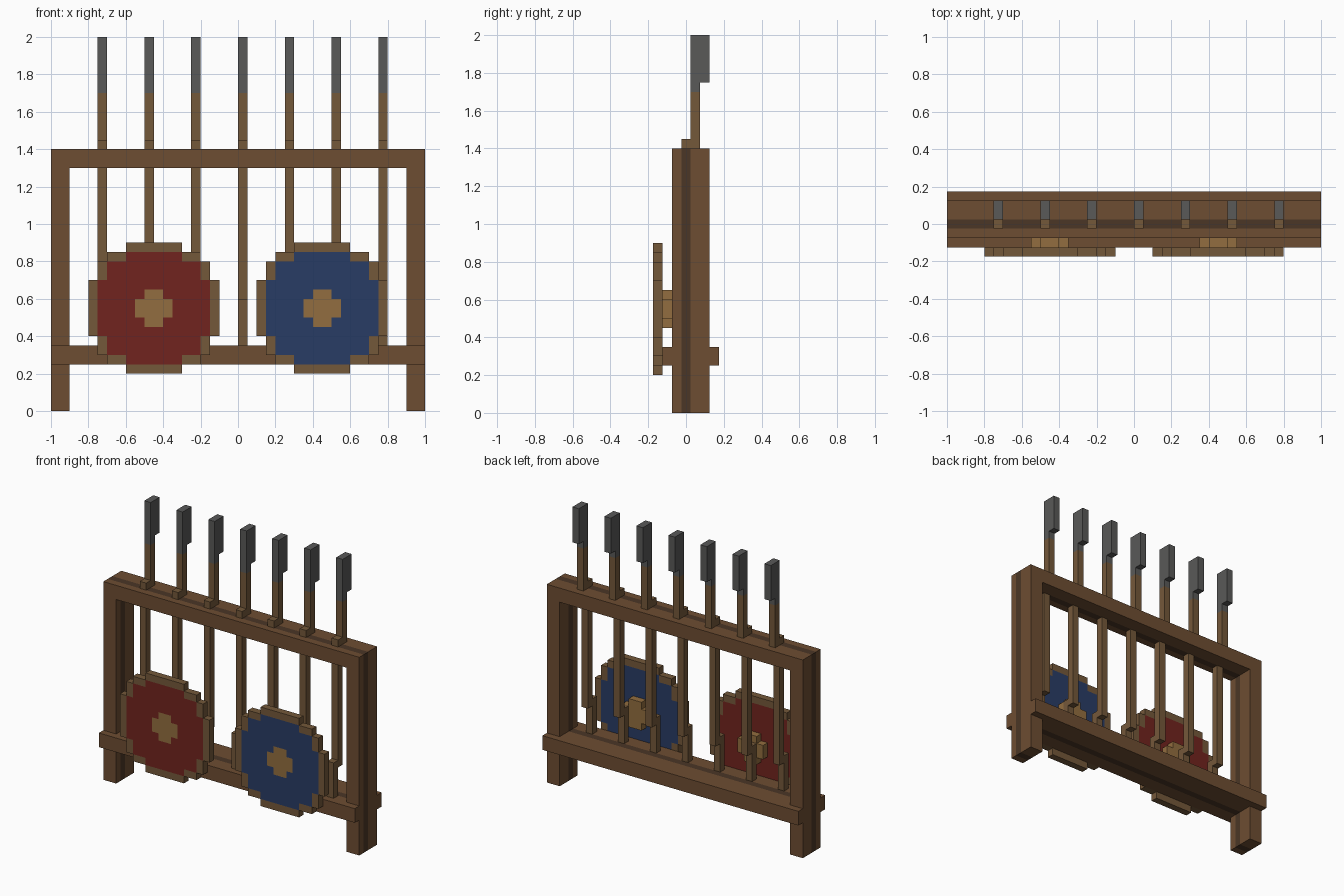
import bpy

if "Cube" in bpy.data.objects:
    bpy.data.objects.remove(bpy.data.objects["Cube"])

U = 0.05  # the whole model sits on a 0.05 grid


def material(name, rgb):
    m = bpy.data.materials.new(name)
    m.diffuse_color = (*rgb, 1)
    m.use_nodes = True
    m.node_tree.nodes["Principled BSDF"].inputs["Base Color"].default_value = m.diffuse_color
    return m


WOOD = material("wood", (0.155, 0.075, 0.032))
DARK = material("dark_wood", (0.07, 0.037, 0.019))
SHAFT = material("shaft_wood", (0.175, 0.098, 0.042))
STEEL = material("steel", (0.10, 0.10, 0.098))
RED = material("red_paint", (0.165, 0.017, 0.013))
BLUE = material("blue_paint", (0.022, 0.045, 0.13))
GOLD = material("pale_wood", (0.29, 0.155, 0.05))


def boxes(name, spans, mat):
    """One object made of boxes given as (x0, x1, y0, y1, z0, z1)."""
    verts, faces = [], []
    for x0, x1, y0, y1, z0, z1 in spans:
        b = len(verts)
        verts += [(x, y, z) for x in (x0, x1) for y in (y0, y1) for z in (z0, z1)]
        faces += [[b + i for i in f] for f in (
            (0, 1, 3, 2), (4, 6, 7, 5), (0, 4, 5, 1),
            (2, 3, 7, 6), (0, 2, 6, 4), (1, 5, 7, 3))]
    me = bpy.data.meshes.new(name)
    me.from_pydata(verts, [], faces)
    me.materials.append(mat)
    ob = bpy.data.objects.new(name, me)
    bpy.context.collection.objects.link(ob)
    return ob


def planked(name, x0, x1, y0, y1, z0, z1):
    """Beam with a dark middle plank between two brown ones."""
    boxes(name, [(x0, x1, y0, -0.025, z0, z1), (x0, x1, 0.025, y1, z0, z1)], WOOD)
    boxes(name + "_core", [(x0, x1, -0.025, 0.025, z0, z1)], DARK)


# Frame: two posts, top beam, wider bottom rail
for side, x0 in (("left", -1.0), ("right", 0.9)):
    planked(side + "_post_foot", x0, x0 + 0.1, -0.075, 0.125, 0, 0.25)
    planked(side + "_post", x0, x0 + 0.1, -0.075, 0.125, 0.35, 1.3)
planked("top_beam", -1, 1, -0.075, 0.125, 1.3, 1.4)
planked("bottom_rail", -1, 1, -0.125, 0.175, 0.25, 0.35)

# Seven leaning spears, stepped in three shaft sections
for i in range(7):
    x0 = -0.75 + 0.25 * i
    x1 = x0 + U
    boxes(f"spear_shaft_{i + 1}", [
        (x0, x1, -0.075, -0.025, 0.30, 0.60),
        (x0, x1, -0.025, 0.025, 0.55, 1.45),
        (x0, x1, 0.025, 0.075, 1.38, 1.70)], SHAFT)
    boxes(f"spear_head_{i + 1}", [
        (x0, x1, 0.025, 0.075, 1.70, 2.0),
        (x0, x1, 0.075, 0.125, 1.75, 2.0)], STEEL)

# Stepped round shields: outer and painted half-widths per row from the middle out
OUTER = (7, 7, 7, 6, 6, 5, 3)
INNER = (6, 6, 6, 5, 5, 3, 0)
BOSS = (2, 1)


def shield(name, cx, paint, cz=0.55, y0=-0.175, y1=-0.125):
    rim, face, boss = [], [], []
    for r in range(7):
        for z0 in (cz + r * U, cz - (r + 1) * U):
            hole = BOSS[r] if r < len(BOSS) else 0

            def row(out, inner, outer, back=y1):
                if inner == 0:
                    out.append((cx - outer * U, cx + outer * U, y0, back, z0, z0 + U))
                else:
                    for a, b in ((-outer, -inner), (inner, outer)):
                        out.append((cx + a * U, cx + b * U, y0, back, z0, z0 + U))

            row(rim, INNER[r], OUTER[r])
            if INNER[r]:
                row(face, hole, INNER[r])
            if hole:
                row(boss, 0, hole, y1 + U)
    boxes(name + "_rim", rim, SHAFT)
    boxes(name + "_face", face, paint)
    boxes(name + "_boss", boss, GOLD)


shield("red_shield", -0.45, RED)
shield("blue_shield", 0.45, BLUE)
